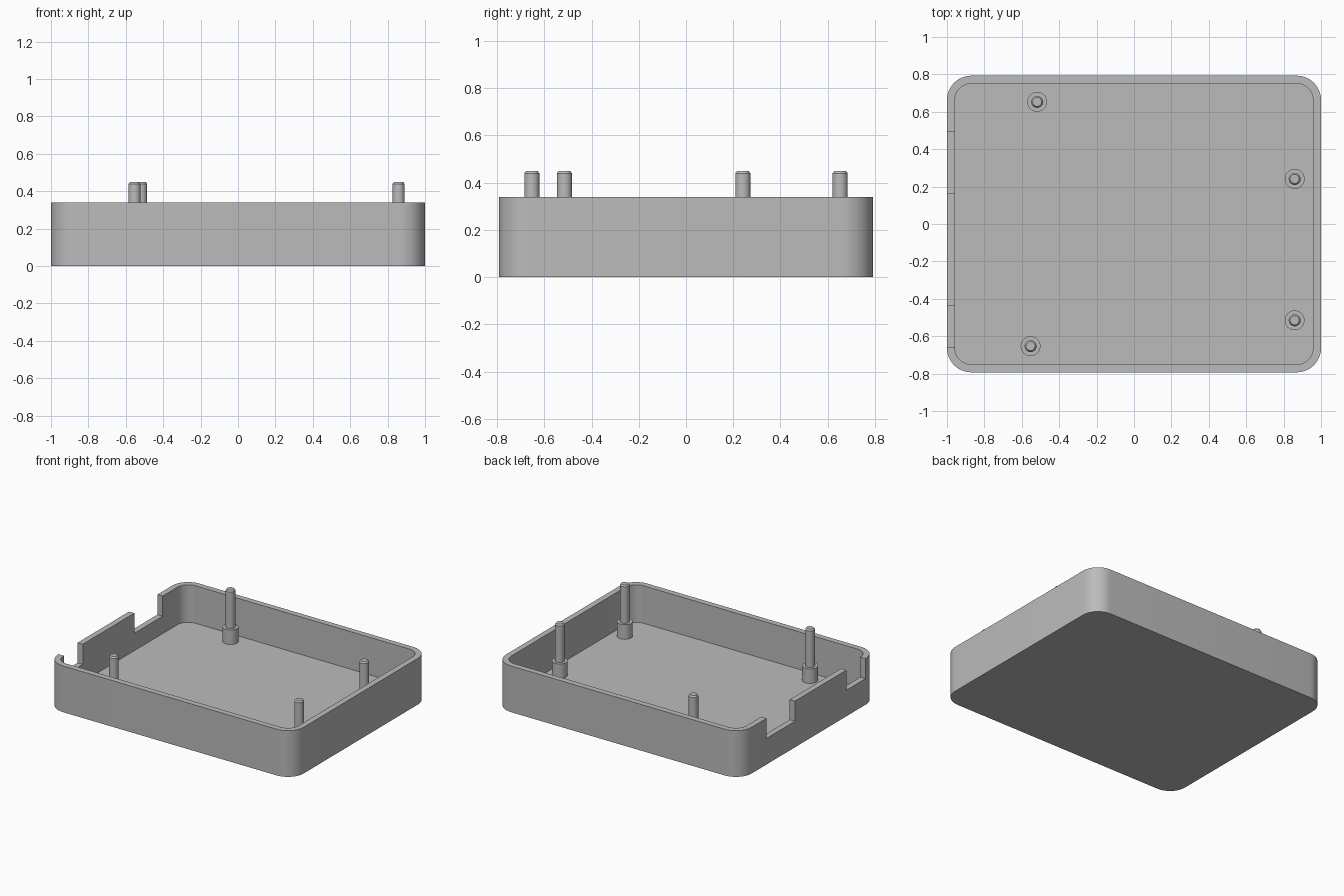
import bpy, bmesh, math
from mathutils import Vector

cube = bpy.data.objects.get("Cube")
if cube:
    bpy.data.objects.remove(cube, do_unlink=True)

HALF_X, HALF_Y, HEIGHT = 1.0, 0.793, 0.34
WALL, FLOOR, CORNER = 0.0427, 0.064, 0.13
NOTCH_Z = 0.192

grey = bpy.data.materials.new("plain grey")
grey.use_nodes = True
colour = (0.5, 0.5, 0.5, 1)
grey.diffuse_color = colour
grey.node_tree.nodes["Principled BSDF"].inputs["Base Color"].default_value = colour


def finish(name, bm):
    bmesh.ops.recalc_face_normals(bm, faces=bm.faces)
    mesh = bpy.data.meshes.new(name)
    bm.to_mesh(mesh)
    bm.free()
    mesh.materials.append(grey)
    obj = bpy.data.objects.new(name, mesh)
    bpy.context.collection.objects.link(obj)
    return obj


def rounded_block(name, hx, hy, radius, z0, z1, steps=12):
    """Rounded rectangle pulled up from z0 to z1."""
    bm = bmesh.new()
    verts = []
    for i, (sx, sy) in enumerate([(1, 1), (-1, 1), (-1, -1), (1, -1)]):
        for k in range(steps + 1):
            a = math.pi / 2 * (i + k / steps)
            verts.append(bm.verts.new((sx * (hx - radius) + radius * math.cos(a),
                                       sy * (hy - radius) + radius * math.sin(a), z0)))
    face = bm.faces.new(verts)
    top = bmesh.ops.extrude_face_region(bm, geom=[face])["geom"]
    bmesh.ops.translate(bm, vec=(0, 0, z1 - z0),
                        verts=[g for g in top if isinstance(g, bmesh.types.BMVert)])
    return finish(name, bm)


def box(name, low, high):
    bm = bmesh.new()
    bmesh.ops.create_cube(bm, size=1)
    low, high = Vector(low), Vector(high)
    bmesh.ops.scale(bm, vec=high - low, verts=bm.verts)
    bmesh.ops.translate(bm, vec=(low + high) / 2, verts=bm.verts)
    return finish(name, bm)


def turned(name, profile, x, y, sides=32):
    """Solid of revolution from (radius, height) rings, capped at both ends."""
    bm = bmesh.new()
    rings = [[bm.verts.new((x + r * math.cos(math.tau * k / sides),
                            y + r * math.sin(math.tau * k / sides), z))
              for k in range(sides)] for r, z in profile]
    for low, high in zip(rings, rings[1:]):
        for k in range(sides):
            n = (k + 1) % sides
            bm.faces.new((low[k], low[n], high[n], high[k]))
    bm.faces.new(rings[0])
    bm.faces.new(rings[-1])
    return finish(name, bm)


def activate(obj):
    bpy.ops.object.select_all(action="DESELECT")
    obj.select_set(True)
    bpy.context.view_layer.objects.active = obj


def smooth(obj):
    activate(obj)
    bpy.ops.object.shade_smooth_by_angle(angle=math.radians(25))


def cut(obj, cutter):
    mod = obj.modifiers.new("cut", "BOOLEAN")
    mod.operation, mod.solver, mod.object = "DIFFERENCE", "EXACT", cutter
    activate(obj)
    bpy.ops.object.modifier_apply(modifier=mod.name)
    bpy.data.objects.remove(cutter, do_unlink=True)


# Open tray
tray = rounded_block("tray", HALF_X, HALF_Y, CORNER, 0, HEIGHT)
cut(tray, rounded_block("hollow", HALF_X - WALL, HALF_Y - WALL, CORNER - WALL,
                        FLOOR, HEIGHT + 0.1))

# Two port notches in the -x wall
for y0, y1 in [(0.162, 0.491), (-0.658, -0.437)]:
    cut(tray, box("notch", (-HALF_X - 0.1, y0, NOTCH_Z),
                  (-HALF_X + WALL + 0.002, y1, HEIGHT + 0.1)))
smooth(tray)

# Stepped mounting posts with chamfered tips
post = [(0.053, FLOOR - 0.01), (0.053, 0.171), (0.032, 0.171),
        (0.032, 0.44), (0.024, 0.45)]
spots = {"back_right": (-0.518, 0.653), "back_left": (0.859, 0.241),
         "front_left": (0.859, -0.515), "front_right": (-0.553, -0.653)}
for place, (x, y) in spots.items():
    smooth(turned("post_" + place, post, x, y))
